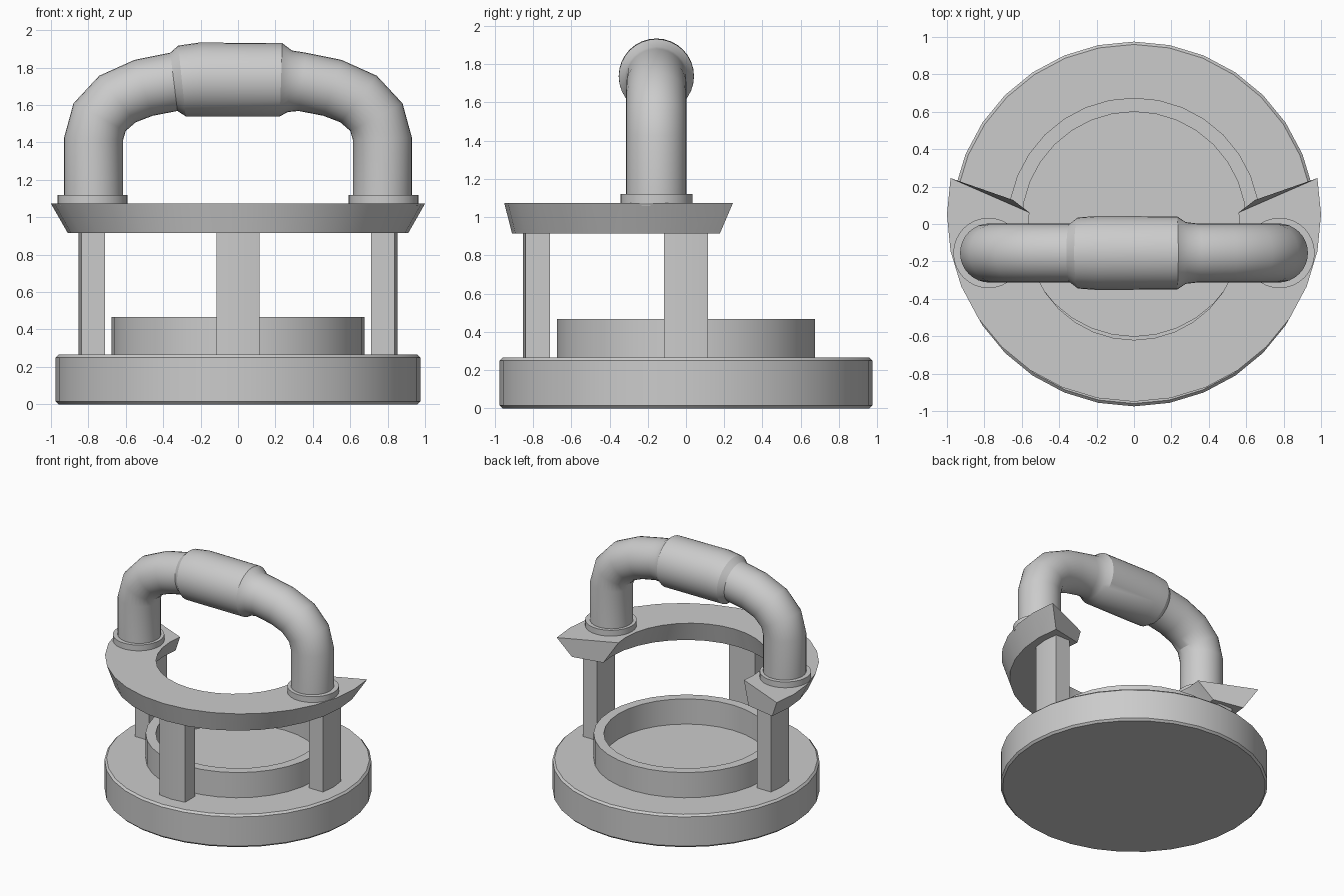
import bpy, bmesh
from math import sin, cos, pi, radians
from mathutils import Vector

if "Cube" in bpy.data.objects:
    bpy.data.objects.remove(bpy.data.objects["Cube"])


def make(name, verts, faces):
    mesh = bpy.data.meshes.new(name)
    mesh.from_pydata(verts, [], faces)
    bm = bmesh.new()
    bm.from_mesh(mesh)
    bmesh.ops.recalc_face_normals(bm, faces=bm.faces)
    bm.to_mesh(mesh)
    bm.free()
    obj = bpy.data.objects.new(name, mesh)
    bpy.context.collection.objects.link(obj)
    bpy.ops.object.select_all(action='DESELECT')
    obj.select_set(True)
    bpy.context.view_layer.objects.active = obj
    bpy.ops.object.shade_smooth_by_angle(angle=radians(30))
    return obj


def skin(name, rings, loop=False):
    """Bridge closed cross-sections; cap the ends unless the sweep is a loop."""
    n, m = len(rings[0]), len(rings)
    verts = [v for r in rings for v in r]
    faces = [(i * n + j, i * n + (j + 1) % n,
              (i + 1) % m * n + (j + 1) % n, (i + 1) % m * n + j)
             for i in range(m if loop else m - 1) for j in range(n)]
    if not loop:
        faces += [tuple(range(n)), tuple(range((m - 1) * n, m * n))]
    return make(name, verts, faces)


def circle(r, z, x=0, y=0, n=32):
    return [(x + r * cos(2 * pi * i / n), y + r * sin(2 * pi * i / n), z)
            for i in range(n)]


# Base disc with softened rims
skin("base", [circle(0.96, 0), circle(0.975, 0.015),
              circle(0.975, 0.25), circle(0.96, 0.265)])

# Raised rim on the base
skin("base_rim", [circle(0.675, 0.26), circle(0.675, 0.468),
                  circle(0.60, 0.468), circle(0.60, 0.26)], loop=True)

# Open C-shaped collar: (radius, centre y, height) for each profile corner
corners = [(1.0, 0.05, 1.073), (0.57, -0.05, 1.073),
           (0.66, 0.0, 0.915), (0.91, 0.0, 0.915)]
sections = []
for i in range(19):
    a = radians(168.75 + 11.25 * i)
    sections.append([(r * cos(a), cy + r * sin(a), z) for r, cy, z in corners])
skin("open_collar", sections)

# Three posts with slightly curved outer faces
profile = [(-0.115, -0.712), (-0.115, -0.838), (0, -0.852),
           (0.115, -0.838), (0.115, -0.712)]
for name, a in (("front_post", 0), ("right_post", pi / 2), ("left_post", -pi / 2)):
    skin(name, [[(x * cos(a) - y * sin(a), x * sin(a) + y * cos(a), z)
                 for x, y in profile] for z in (0.25, 0.925)])

# Round feet of the handle
HY = -0.155
for name, s in (("left_foot", -1), ("right_foot", 1)):
    skin(name, [circle(0.188, z, s * 0.778, HY) for z in (1.06, 1.12)])

# Handle tube with a thicker grip: (x, z, radius, direction in degrees)
left = [(-0.772, 1.08, 0.158, 90), (-0.772, 1.42, 0.158, 88),
        (-0.74, 1.535, 0.158, 62), (-0.645, 1.632, 0.158, 38),
        (-0.505, 1.692, 0.157, 18), (-0.343, 1.724, 0.157, 7)]
grip = [(-0.30, 1.729, 0.19, 6), (-0.205, 1.737, 0.197, 1),
        (0.23, 1.735, 0.196, -2), (0.277, 1.727, 0.165, -4)]
right = [(-x, z, r, -d) for x, z, r, d in reversed(left)]
rings = []
for x, z, r, d in left + grip + right:
    up = Vector((-sin(radians(d)), 0, cos(radians(d))))
    c = Vector((x, HY, z))
    rings.append([tuple(c + r * (cos(t) * up + sin(t) * Vector((0, 1, 0))))
                  for t in (2 * pi * i / 32 for i in range(32))])
skin("handle", rings)
